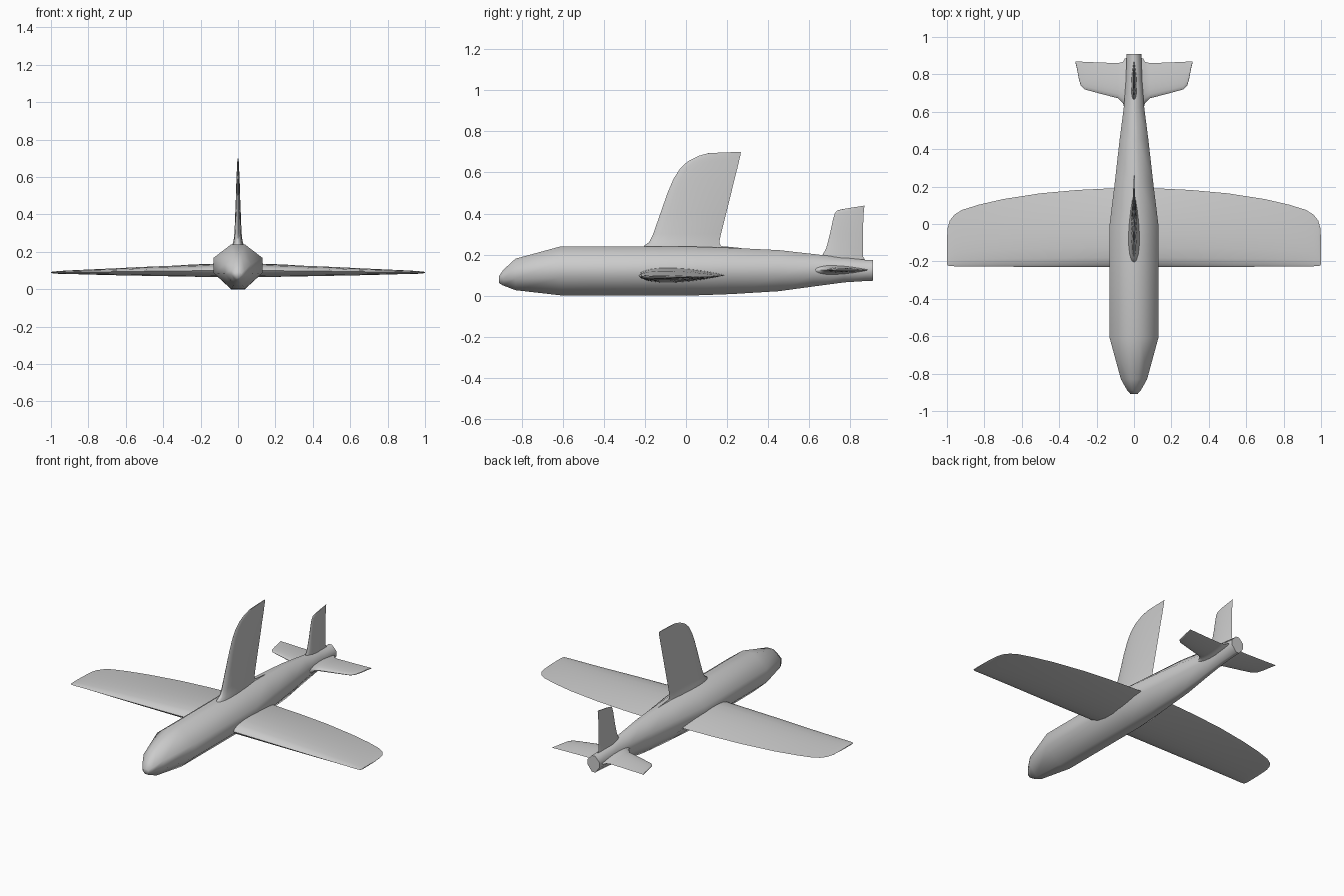
import bpy, bmesh, math


def loft(name, rings, angle=60):
    """Skin a list of equal-length point rings and cap both ends."""
    bm = bmesh.new()
    loops = [[bm.verts.new(p) for p in ring] for ring in rings]
    n = len(loops[0])
    for a, b in zip(loops, loops[1:]):
        for i in range(n):
            j = (i + 1) % n
            bm.faces.new((a[i], a[j], b[j], b[i]))
    bm.faces.new(loops[0])
    bm.faces.new(loops[-1])
    bmesh.ops.recalc_face_normals(bm, faces=bm.faces)
    mesh = bpy.data.meshes.new(name)
    bm.to_mesh(mesh)
    bm.free()
    obj = bpy.data.objects.new(name, mesh)
    bpy.context.collection.objects.link(obj)
    bpy.ops.object.select_all(action='DESELECT')
    bpy.context.view_layer.objects.active = obj
    obj.select_set(True)
    bpy.ops.object.shade_smooth_by_angle(angle=math.radians(angle))
    return obj


def airfoil(lead, trail, half, steps=9):
    """Closed teardrop section as (chord position, thickness) pairs."""
    upper = []
    for i in range(steps + 1):
        t = (1 - math.cos(math.pi * i / steps)) / 2
        h = 2.6 * math.sqrt(t) * (1 - t) * half + 0.0004
        upper.append((lead + (trail - lead) * t, h))
    return upper + [(y, -h) for y, h in reversed(upper[1:-1])]


def flat_wing(name, stations):
    """Horizontal surface, stations = (x, lead, trail, half thickness, z)."""
    obj = loft(name, [[(x, y, z + h) for y, h in airfoil(a, b, t)]
                      for x, a, b, t, z in stations])
    # mirror to the other side
    mod = obj.modifiers.new("mirror", 'MIRROR')
    mod.use_clip = False
    mod.use_mirror_merge = False
    return obj


def upright_fin(name, stations):
    """Vertical surface, stations = (z, lead, trail, half thickness[, rise])."""
    return loft(name, [[(h, y, z + rise * (y - a) / (b - a)) for y, h in airfoil(a, b, t)]
                       for z, a, b, t, rise in stations])


# fuselage: eight-sided sections (y, half width, bottom, top)
body = [(-0.91, 0.018, 0.062, 0.095), (-0.89, 0.036, 0.05, 0.125),
        (-0.83, 0.07, 0.027, 0.18), (-0.61, 0.13, 0.002, 0.24),
        (0.0, 0.13, 0.0, 0.24), (0.22, 0.103, 0.008, 0.233),
        (0.45, 0.077, 0.022, 0.222), (0.62, 0.055, 0.045, 0.203),
        (0.77, 0.043, 0.065, 0.185), (0.88, 0.04, 0.072, 0.174),
        (0.91, 0.04, 0.073, 0.174)]
section = [(0.28, 0), (1, 0.36), (1, 0.70), (0.28, 1),
           (-0.28, 1), (-1, 0.70), (-1, 0.36), (-0.28, 0)]
loft("fuselage", [[(w * u, y, lo + (hi - lo) * v) for u, v in section]
                  for y, w, lo, hi in body])

# main wings
flat_wing("main_wings", [
    (0.03, -0.23, 0.195, 0.038, 0.10), (0.13, -0.23, 0.19, 0.035, 0.10),
    (0.3, -0.23, 0.182, 0.030, 0.098), (0.5, -0.23, 0.164, 0.024, 0.096),
    (0.7, -0.228, 0.133, 0.017, 0.093), (0.83, -0.227, 0.103, 0.012, 0.092),
    (0.92, -0.226, 0.075, 0.009, 0.091), (0.96, -0.226, 0.05, 0.007, 0.09),
    (0.985, -0.225, 0.018, 0.005, 0.09), (0.996, -0.222, -0.02, 0.003, 0.09),
    (1.0, -0.215, -0.08, 0.002, 0.09)])

# tailplane, flared where it meets the body
flat_wing("tailplane", [
    (0.02, 0.59, 0.89, 0.026, 0.125), (0.05, 0.61, 0.885, 0.021, 0.125),
    (0.058, 0.645, 0.867, 0.016, 0.125), (0.085, 0.672, 0.86, 0.013, 0.125),
    (0.2, 0.702, 0.864, 0.009, 0.125), (0.265, 0.72, 0.867, 0.006, 0.125),
    (0.285, 0.74, 0.868, 0.005, 0.125), (0.296, 0.78, 0.868, 0.004, 0.125),
    (0.305, 0.83, 0.869, 0.003, 0.125), (0.313, 0.863, 0.87, 0.001, 0.125)])

# tall dorsal fin
upright_fin("dorsal_fin", [
    (0.21, -0.21, 0.18, 0.032, 0), (0.242, -0.205, 0.17, 0.029, 0),
    (0.26, -0.18, 0.162, 0.024, 0), (0.30, -0.16, 0.17, 0.019, 0),
    (0.40, -0.125, 0.195, 0.015, 0), (0.50, -0.09, 0.22, 0.011, 0),
    (0.57, -0.06, 0.237, 0.009, 0), (0.62, -0.028, 0.25, 0.007, 0),
    (0.655, 0.01, 0.258, 0.005, 0), (0.68, 0.06, 0.264, 0.004, 0),
    (0.694, 0.11, 0.267, 0.002, 0.006)])

# slim fairing behind the dorsal fin
loft("fin_fairing", [[(w, y, 0.225), (0, y, z), (-w, y, 0.225)]
                     for y, w, z in [(0.12, 0.012, 0.245), (0.19, 0.01, 0.24),
                                     (0.27, 0.002, 0.232)]])

# tail fin with a slanted tip
upright_fin("tail_fin", [
    (0.16, 0.655, 0.88, 0.016, 0), (0.20, 0.665, 0.862, 0.014, -0.01),
    (0.23, 0.682, 0.86, 0.011, 0), (0.30, 0.70, 0.861, 0.008, 0),
    (0.37, 0.715, 0.863, 0.006, 0.01), (0.40, 0.724, 0.866, 0.004, 0.02),
    (0.413, 0.733, 0.868, 0.003, 0.022), (0.42, 0.755, 0.87, 0.002, 0.019)])
